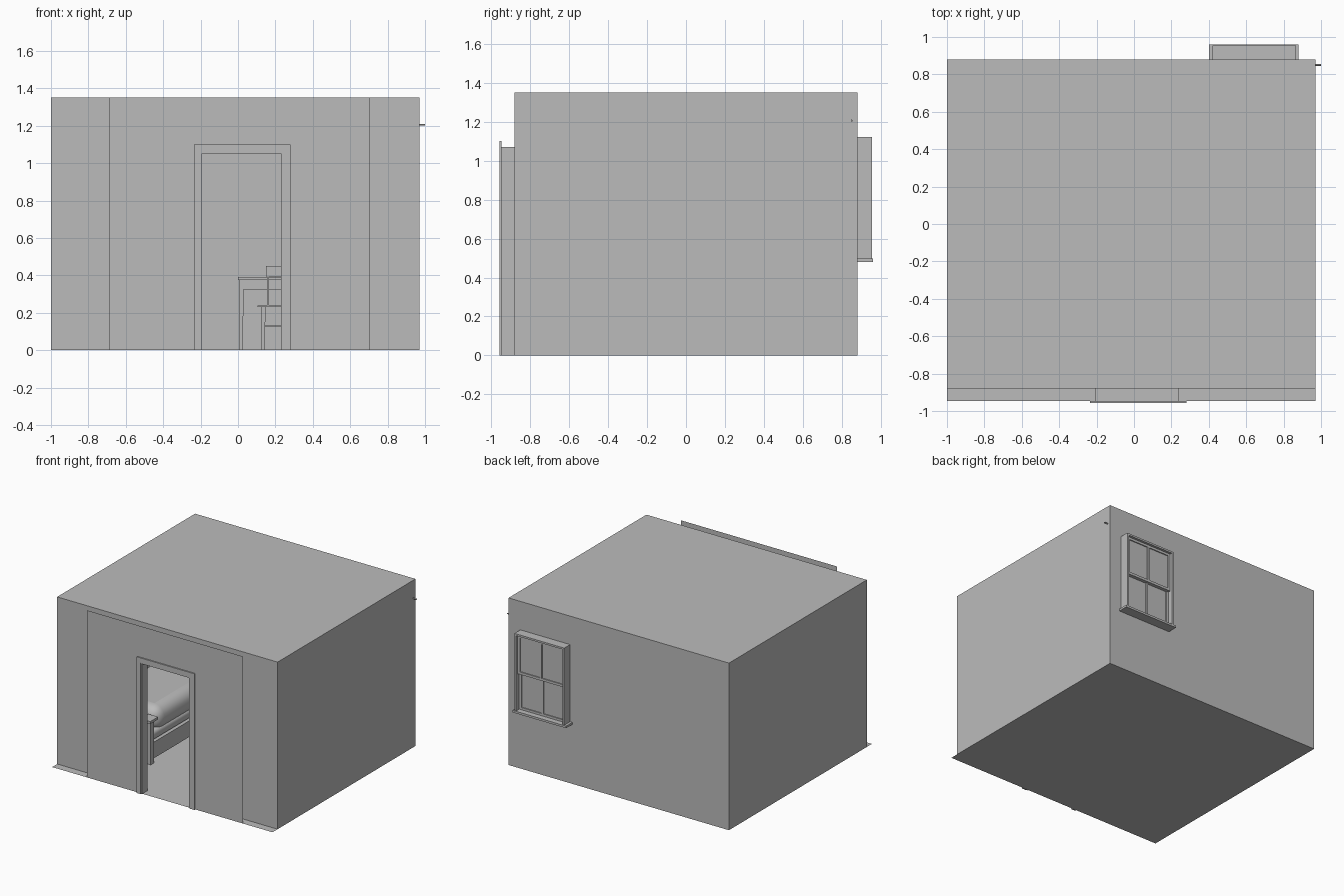
import bpy
import bmesh
from mathutils import Matrix

if "Cube" in bpy.data.objects:
    bpy.data.objects.remove(bpy.data.objects["Cube"], do_unlink=True)

grey = bpy.data.materials.new("plain grey")
grey.use_nodes = True
grey.diffuse_color = (0.5, 0.5, 0.5, 1)
grey.node_tree.nodes["Principled BSDF"].inputs["Base Color"].default_value = (0.5, 0.5, 0.5, 1)

# Room limits
L, R, F, B, H = -1.0, 0.97, -0.88, 0.88, 1.35
PANEL_Y = -0.945


def finish(name, bm):
    mesh = bpy.data.meshes.new(name)
    bm.to_mesh(mesh)
    bm.free()
    mesh.materials.append(grey)
    obj = bpy.data.objects.new(name, mesh)
    bpy.context.collection.objects.link(obj)
    return obj


def add_box(bm, x, y, z, taper=1.0):
    """Box from three (low, high) ranges; taper scales its foot."""
    size = [b - a for a, b in (x, y, z)]
    mid = [(a + b) / 2 for a, b in (x, y, z)]
    verts = bmesh.ops.create_cube(bm, size=1)["verts"]
    for v in verts:
        k = taper if v.co.z < 0 else 1
        v.co = [mid[0] + v.co.x * size[0] * k, mid[1] + v.co.y * size[1] * k, mid[2] + v.co.z * size[2]]


def boxes(name, *specs):
    bm = bmesh.new()
    for spec in specs:
        add_box(bm, *spec)
    return finish(name, bm)


def sheet(name, corners):
    bm = bmesh.new()
    bm.faces.new([bm.verts.new(c) for c in corners])
    return finish(name, bm)


def wall(name, y, x0, x1, hole, out):
    """Upright sheet with a rectangular opening, facing out (-1 front, 1 back)."""
    hx0, hx1, hz0, hz1 = hole
    xs, zs = (x0, hx0, hx1, x1), sorted({0.0, hz0, hz1, H})
    bm = bmesh.new()
    for i in range(3):
        for a, b in zip(zs, zs[1:]):
            if i == 1 and a >= hz0 and b <= hz1:
                continue
            quad = [(xs[i], a), (xs[i + 1], a), (xs[i + 1], b), (xs[i], b)]
            bm.faces.new([bm.verts.new((px, y, pz)) for px, pz in quad[::-out]])
    bmesh.ops.remove_doubles(bm, verts=bm.verts, dist=0.0001)
    bmesh.ops.dissolve_limit(bm, angle_limit=0.01, verts=bm.verts, edges=bm.edges)
    return finish(name, bm)


def soften(obj, width):
    mod = obj.modifiers.new("rounding", "BEVEL")
    mod.width, mod.segments = width, 6
    smooth(obj)


def smooth(obj):
    bpy.ops.object.select_all(action="DESELECT")
    obj.select_set(True)
    bpy.context.view_layer.objects.active = obj
    bpy.ops.object.shade_smooth_by_angle()


# Room shell
door_hole = (-0.2, 0.24, 0.0, 1.06)
window_hole = (0.43, 0.85, 0.5, 1.11)
sheet("floor", [(L, PANEL_Y, 0), (R, PANEL_Y, 0), (R, B, 0), (L, B, 0)])
sheet("ceiling", [(L, F, H), (R, F, H), (R, B, H), (L, B, H)])
sheet("left_wall", [(R, F, 0), (R, B, 0), (R, B, H), (R, F, H)])
sheet("right_wall", [(L, B, 0), (L, F, 0), (L, F, H), (L, B, H)])
wall("front_wall", F, L, R, door_hole, -1)
wall("back_wall", B, L, R, window_hole, 1)
wall("front_panel", PANEL_Y, -0.69, 0.705, door_hole, -1)

# Door lining and casing
depth = (-0.952, F)
boxes("door_lining",
      ((-0.205, -0.193), depth, (0, 1.07)),
      ((0.23, 0.24), depth, (0, 1.07)),
      ((-0.193, 0.23), depth, (1.052, 1.07)))
face = (-0.957, -0.947)
boxes("door_casing",
      ((-0.235, -0.2), face, (0, 1.1)),
      ((0.238, 0.28), face, (0, 1.1)),
      ((-0.2, 0.238), face, (1.06, 1.1)))

# Window: outer frame, sill, two sashes with a centre bar, glass
reveal = (B, 0.955)
boxes("window_frame",
      ((0.42, 0.435), reveal, (0.495, 1.12)),
      ((0.85, 0.865), reveal, (0.495, 1.12)),
      ((0.435, 0.85), reveal, (1.105, 1.12)))
boxes("window_sill", ((0.4, 0.88), (B, 0.96), (0.48, 0.497)))
for name, y, z0, z1 in (("lower_sash", 0.905, 0.495, 0.81), ("upper_sash", 0.925, 0.79, 1.106)):
    d = (y - 0.01, y + 0.01)
    boxes(name,
          ((0.433, 0.455), d, (z0, z1)), ((0.83, 0.852), d, (z0, z1)),
          ((0.455, 0.83), d, (z0, z0 + 0.02)), ((0.455, 0.83), d, (z1 - 0.02, z1)),
          ((0.635, 0.65), d, (z0, z1)))
    boxes(name + "_glass", ((0.44, 0.845), (y - 0.002, y + 0.002), (z0, z1)))

# Curtain rod, running through the side wall
bm = bmesh.new()
bmesh.ops.create_cone(bm, cap_ends=True, segments=12, radius1=0.005, radius2=0.005, depth=0.72,
                      matrix=Matrix.Translation((0.64, 0.85, 1.205)) @ Matrix.Rotation(1.5708, 4, "Y"))
smooth(finish("curtain_rod", bm))

# Bed along the right wall
boxes("bed_frame",
      ((-0.98, -0.44), (-0.48, 0.86), (0.03, 0.16)),
      ((-0.98, -0.43), (-0.5, -0.46), (0, 0.34)),
      ((-0.99, -0.42), (-0.52, -0.42), (0.34, 0.36)))
soften(boxes("mattress", ((-0.97, -0.45), (-0.45, 0.85), (0.16, 0.24))), 0.03)
soften(boxes("duvet", ((-0.98, -0.44), (-0.4, 0.85), (0.2, 0.4))), 0.09)

# Table under the window
tx, ty = (0.0, 0.9), (0.42, 0.84)
boxes("table_top", (tx, ty, (0.375, 0.39)))
legs = [((x, x + 0.025), (y, y + 0.025), (0, 0.375), 0.7) for x in (0.005, 0.87) for y in (0.43, 0.805)]
boxes("table_legs", *legs)
boxes("table_apron",
      *[((0.03, 0.87), (y, y + 0.012), (0.325, 0.375)) for y in (0.436, 0.81)],
      *[((x, x + 0.012), (0.45, 0.81), (0.325, 0.375)) for x in (0.01, 0.876)])

# Chair facing the table
boxes("chair_seat", ((0.105, 0.4), (0.13, 0.41), (0.23, 0.24)))
boxes("chair_legs",
      *[((x, x + 0.025), (y, y + 0.025), (0, 0.23), 0.7) for x in (0.122, 0.358) for y in (0.14, 0.37)])
boxes("chair_rungs",
      *[((x, x + 0.01), (0.15, 0.38), (0.105, 0.115)) for x in (0.13, 0.366)],
      ((0.135, 0.37), (0.15, 0.16), (0.125, 0.135)))
boxes("chair_back",
      *[((x, x + 0.012), (0.135, 0.15), (0.24, 0.44)) for x in (0.155, 0.246, 0.338)],
      ((0.15, 0.355), (0.13, 0.152), (0.395, 0.45)))
